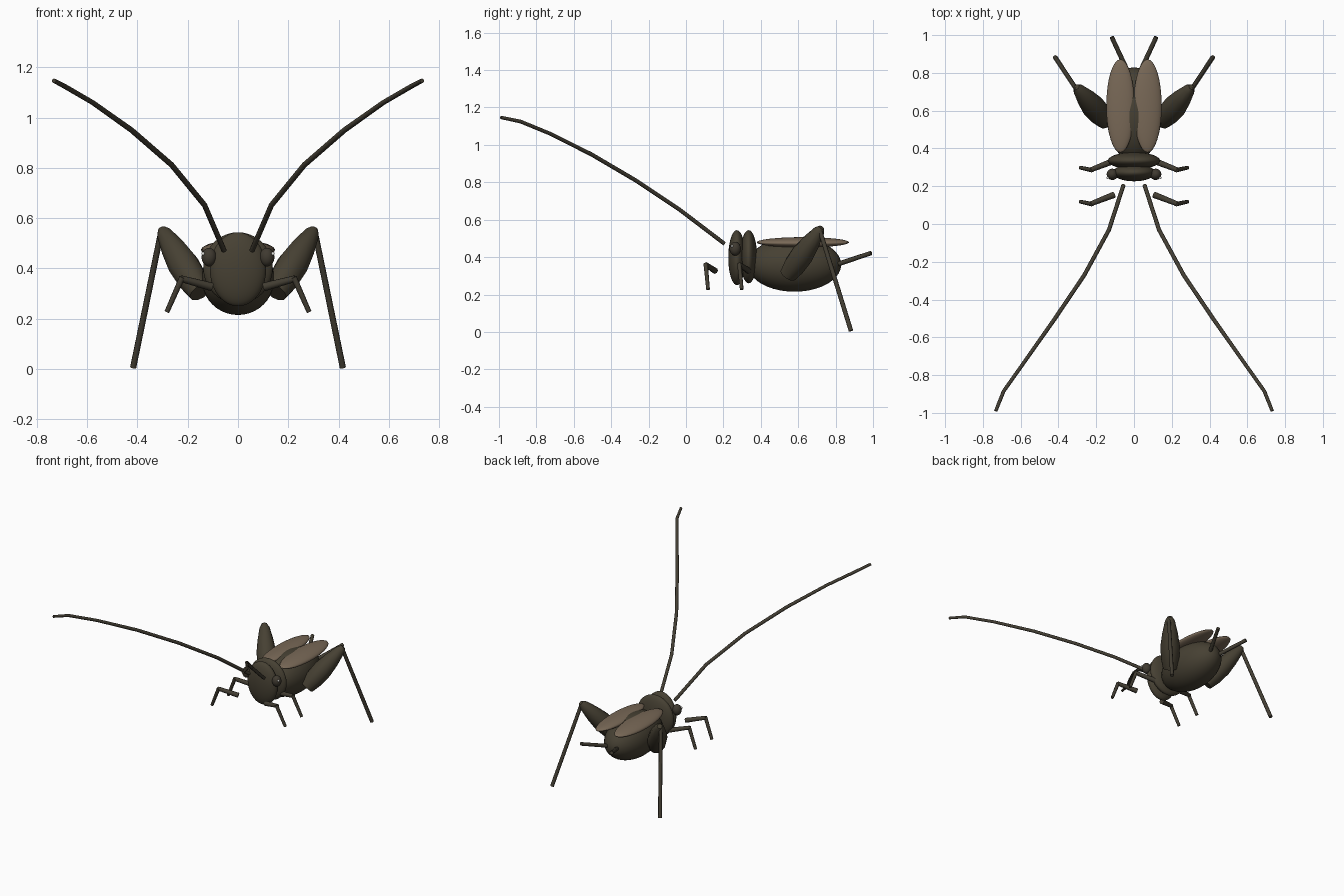
import bpy
import math

if "Cube" in bpy.data.objects:
    bpy.data.objects.remove(bpy.data.objects["Cube"])


def material(name, rgb):
    m = bpy.data.materials.new(name)
    m.diffuse_color = (*rgb, 1)
    m.use_nodes = True
    m.node_tree.nodes["Principled BSDF"].inputs["Base Color"].default_value = m.diffuse_color
    return m


BODY = material("dark olive brown", (0.062, 0.052, 0.033))
LIMB = material("limb brown", (0.056, 0.048, 0.033))
WING = material("wing tan", (0.19, 0.14, 0.095))
EYE = material("eye brown", (0.05, 0.042, 0.03))
GLINT = material("eye glint", (0.8, 0.8, 0.76))


def ellipsoid(name, centre, radii, mat, rot=(0, 0, 0), seg=32, rings=20):
    bpy.ops.mesh.primitive_uv_sphere_add(
        segments=seg, ring_count=rings, radius=1, location=centre, rotation=rot)
    o = bpy.context.object
    o.name = name
    o.scale = radii
    o.data.materials.append(mat)
    bpy.ops.object.shade_smooth()
    return o


def tube(name, points, radii, mat, res=2):
    """Capped round tube through the points with a radius at each one."""
    cu = bpy.data.curves.new(name, 'CURVE')
    cu.dimensions = '3D'
    cu.bevel_depth = 1.0
    cu.bevel_resolution = res
    cu.use_fill_caps = True
    sp = cu.splines.new('POLY')
    sp.points.add(len(points) - 1)
    for p, co, r in zip(sp.points, points, radii):
        p.co = (*co, 1)
        p.radius = r
    o = bpy.data.objects.new(name, cu)
    bpy.context.collection.objects.link(o)
    bpy.ops.object.select_all(action='DESELECT')
    o.select_set(True)
    bpy.context.view_layer.objects.active = o
    bpy.ops.object.convert(target='MESH')
    o = bpy.context.object
    o.data.materials.clear()
    o.data.materials.append(mat)
    bpy.ops.object.shade_smooth_by_angle(angle=math.radians(50))
    return o


def along(a, b, t):
    return tuple(p + (q - p) * t for p, q in zip(a, b))


# Body
ellipsoid("abdomen", (0, 0.58, 0.36), (0.145, 0.25, 0.145), BODY)
ellipsoid("pronotum", (0, 0.335, 0.402), (0.138, 0.045, 0.142), BODY)
ellipsoid("head", (0, 0.272, 0.397), (0.112, 0.046, 0.147), BODY)

for side, s in (("right", 1), ("left", -1)):
    def mir(*pts):
        return [(s * x, y, z) for x, y, z in pts]

    # Eyes with a tiny glint
    ellipsoid(side + "_eye", (s * 0.115, 0.263, 0.445), (0.03, 0.03, 0.037),
              EYE, seg=20, rings=12)
    ellipsoid(side + "_eye_glint", (s * 0.139, 0.246, 0.459), (0.007,) * 3,
              GLINT, seg=10, rings=6)

    # Folded wing, its outer edge slightly lower
    ellipsoid(side + "_wing", (s * 0.072, 0.625, 0.479), (0.075, 0.247, 0.027),
              WING, rot=(0, math.radians(5 * s), 0))

    # Antenna
    tube(side + "_antenna",
         mir((0.056, 0.205, 0.472), (0.133, -0.032, 0.652), (0.264, -0.272, 0.812),
             (0.423, -0.507, 0.95), (0.578, -0.727, 1.06), (0.69, -0.885, 1.125),
             (0.732, -0.99, 1.147)),
         [0.011, 0.011, 0.011, 0.011, 0.01, 0.01, 0.009], LIMB)

    # Hind leg: swollen femur and a thin tibia
    hip, knee = (0.15, 0.545, 0.305), (0.3, 0.72, 0.55)
    ts = (0, 0.2, 0.45, 0.7, 0.95, 1.03)
    tube(side + "_hind_femur", mir(*[along(hip, knee, t) for t in ts]),
         [0.047, 0.06, 0.063, 0.051, 0.032, 0.016], BODY, res=3)
    tube(side + "_hind_tibia", mir((0.304, 0.712, 0.555), (0.417, 0.882, 0.006)),
         [0.012, 0.0125], LIMB)

    # Front and middle legs share one shape
    for leg, dy in (("front", 0), ("middle", 0.18)):
        tube(f"{side}_{leg}_femur",
             mir((0.105, 0.155 + dy, 0.327), (0.228, 0.107 + dy, 0.36)),
             [0.017, 0.013], LIMB)
        tube(f"{side}_{leg}_tibia",
             mir((0.222, 0.105 + dy, 0.365), (0.283, 0.118 + dy, 0.227)),
             [0.012, 0.01], LIMB)

    # Tail feeler
    tube(side + "_tail_feeler", mir((0.025, 0.79, 0.355), (0.118, 0.99, 0.422)),
         [0.013, 0.012], LIMB)
